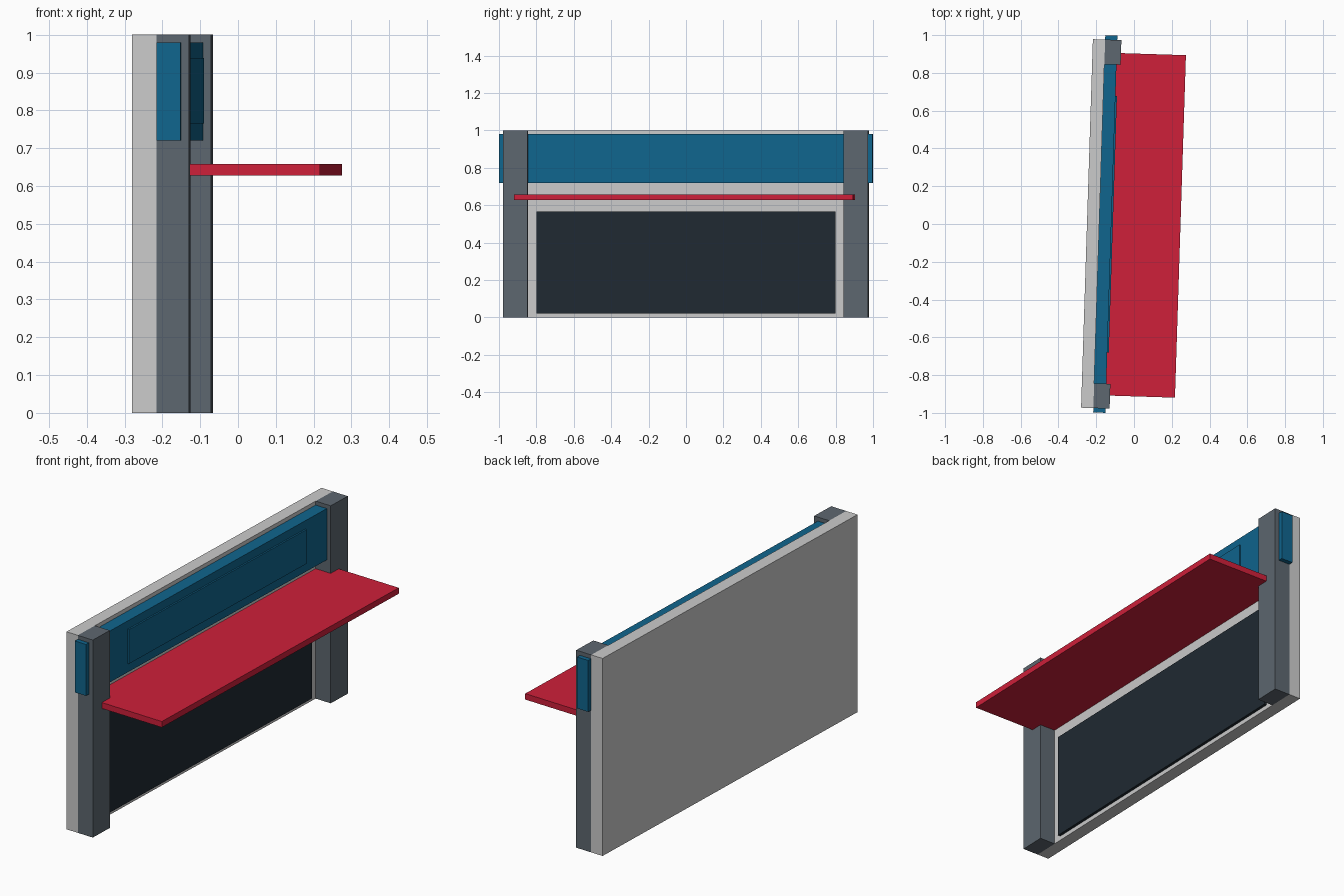
import bpy
from mathutils import Matrix

if "Cube" in bpy.data.objects:
    bpy.data.objects.remove(bpy.data.objects["Cube"])

# The whole stand is turned slightly about the vertical axis
PLACE = Matrix.Translation((0, -0.005, 0)) @ Matrix.Rotation(-0.032, 4, 'Z')


def material(name, rgb):
    m = bpy.data.materials.new(name)
    m.diffuse_color = (*rgb, 1)
    m.use_nodes = True
    m.node_tree.nodes["Principled BSDF"].inputs["Base Color"].default_value = m.diffuse_color
    return m


def box(name, x, y, z, mat=None):
    """Box from (min, max) ranges in the stand's own frame."""
    bpy.ops.mesh.primitive_cube_add(size=1)
    o = bpy.context.object
    o.name = name
    spans = (x, y, z)
    centre = [(a + b) / 2 for a, b in spans]
    size = [b - a for a, b in spans]
    o.data.transform(Matrix.Translation(centre) @ Matrix.Diagonal((*size, 1)))
    o.matrix_world = PLACE
    if mat:
        o.data.materials.append(mat)
    return o


slate = material("slate", (0.11, 0.135, 0.16))
blue = material("blue", (0.005, 0.13, 0.27))
red = material("red", (0.62, 0.014, 0.042))
dark = material("dark", (0.014, 0.023, 0.032))

WALL = -0.184  # front plane of the back wall

# Back wall
box("back_wall", (-0.249, WALL), (-0.976, 0.976), (0, 1))

# End posts
for side, (a, b) in (("left", (-0.976, -0.845)), ("right", (0.845, 0.976))):
    box(side + "_post", (WALL, -0.098), (a, b), (0, 1), slate)

# Header beam running through the posts, with a raised sign panel
box("header_beam", (WALL, -0.12), (-0.999, 0.999), (0.72, 0.98), blue)
box("sign_panel", (-0.122, -0.112), (-0.68, 0.68), (0.765, 0.938), blue)

# Counter shelf
box("counter_shelf", (WALL, 0.246), (-0.907, 0.907), (0.628, 0.658), red)

# Dark lower panel
box("lower_panel", (WALL, -0.17), (-0.80, 0.80), (0.022, 0.565), dark)
